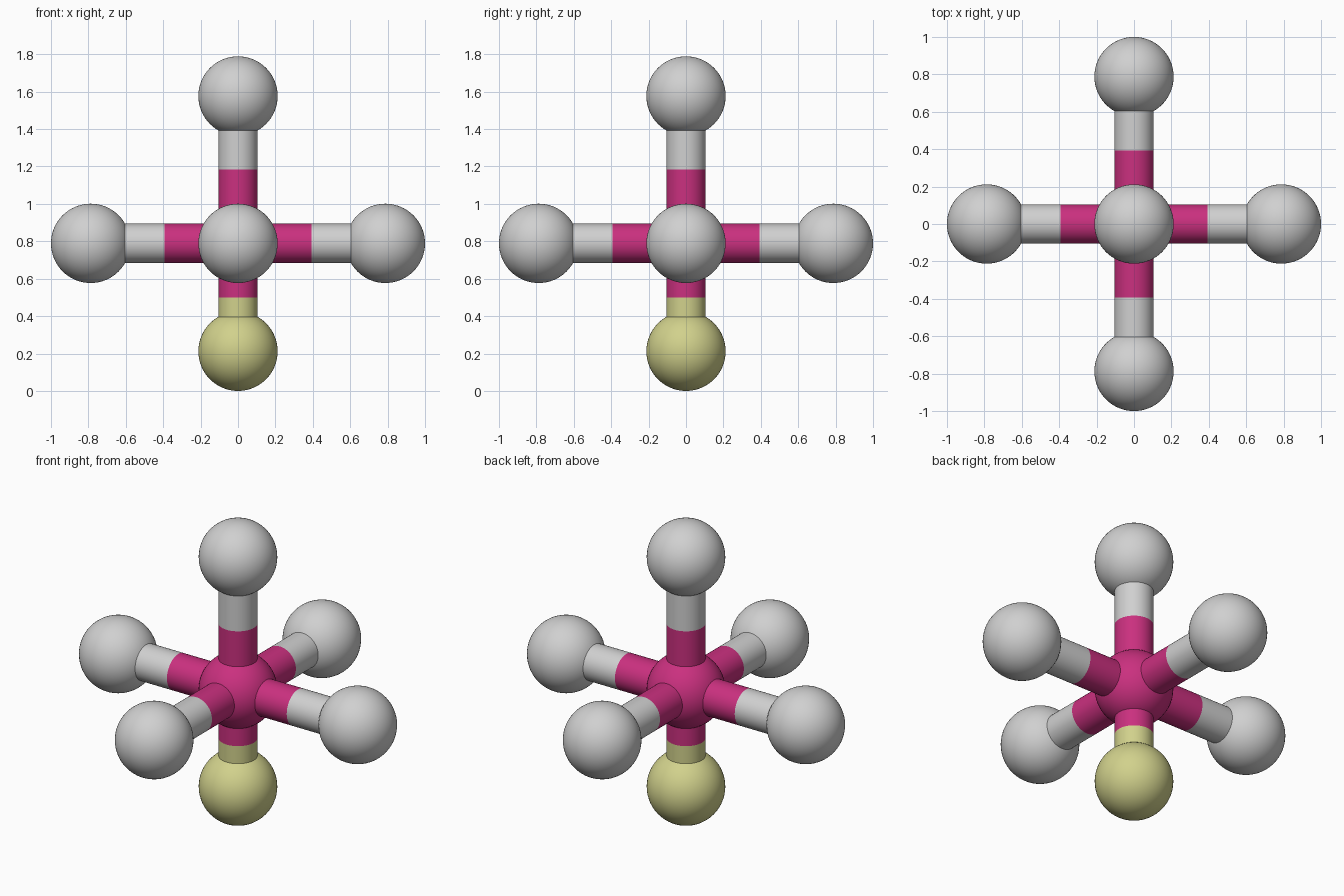
import bpy
from mathutils import Vector

if "Cube" in bpy.data.objects:
    bpy.data.objects.remove(bpy.data.objects["Cube"])

BALL_R, ROD_R = 0.212, 0.105
LONG, SHORT = 0.788, 0.577
HUB = Vector((0, 0, BALL_R + SHORT))


def material(name, rgb):
    """Flat colour given as 0-255 sRGB, stored as linear."""
    lin = [((c / 255 + 0.055) / 1.055) ** 2.4 for c in rgb]
    m = bpy.data.materials.new(name)
    m.diffuse_color = (*lin, 1)
    m.use_nodes = True
    m.node_tree.nodes["Principled BSDF"].inputs["Base Color"].default_value = m.diffuse_color
    return m


grey = material("light_grey", (208, 208, 208))
yellow = material("pale_yellow", (209, 209, 140))
magenta = material("magenta", (202, 48, 127))


def finish(name, mat):
    ob = bpy.context.object
    ob.name = name
    ob.data.materials.append(mat)
    bpy.ops.object.shade_smooth()


def ball(name, pos, mat):
    bpy.ops.mesh.primitive_uv_sphere_add(segments=64, ring_count=32, radius=BALL_R, location=pos)
    finish(name, mat)


def rod(name, a, b, mat):
    d = b - a
    bpy.ops.mesh.primitive_cylinder_add(
        vertices=48, radius=ROD_R, depth=d.length, end_fill_type='NOTHING',
        location=(a + b) / 2, rotation=d.to_track_quat('Z', 'Y').to_euler())
    finish(name, mat)


# Central ball
ball("centre_ball", HUB, magenta)

# Six arms: each a two-coloured rod ending in a ball
arms = [
    ("right", (1, 0, 0), LONG, grey),
    ("left", (-1, 0, 0), LONG, grey),
    ("back", (0, 1, 0), LONG, grey),
    ("front", (0, -1, 0), LONG, grey),
    ("top", (0, 0, 1), LONG, grey),
    ("bottom", (0, 0, -1), SHORT, yellow),
]
for name, direction, length, mat in arms:
    tip = HUB + Vector(direction) * length
    mid = (HUB + tip) / 2
    ball(name + "_ball", tip, mat)
    rod(name + "_rod_inner", HUB, mid, magenta)
    rod(name + "_rod_outer", mid, tip, mat)
